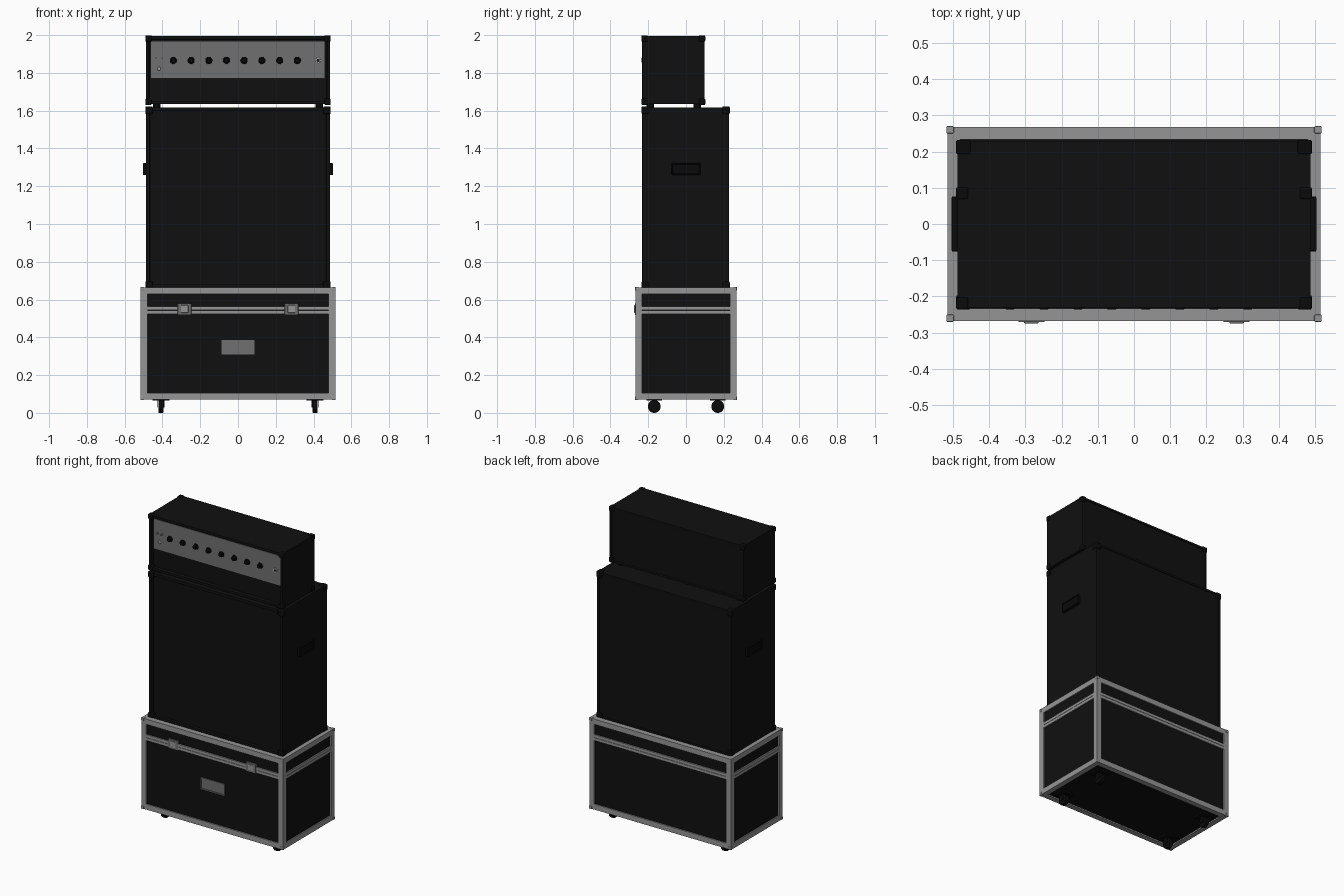
import bpy, bmesh, math
from mathutils import Vector

if "Cube" in bpy.data.objects:
    bpy.data.objects.remove(bpy.data.objects["Cube"])


def material(name, r, g, b):
    m = bpy.data.materials.new(name)
    m.diffuse_color = (r, g, b, 1)
    m.use_nodes = True
    m.node_tree.nodes["Principled BSDF"].inputs["Base Color"].default_value = m.diffuse_color
    return m


BLACK = material("black_covering", 0.005, 0.005, 0.005)
RUBBER = material("black_plastic", 0.003, 0.003, 0.003)
ALU = material("aluminium", 0.30, 0.30, 0.30)
STEEL = material("brushed_steel", 0.16, 0.16, 0.16)
LAMP = material("pale_metal", 0.45, 0.45, 0.45)


def finish(bm, name, mat, bevel=0.0, segments=2, smooth=False):
    bmesh.ops.recalc_face_normals(bm, faces=bm.faces)
    me = bpy.data.meshes.new(name)
    bm.to_mesh(me)
    bm.free()
    me.materials.append(mat)
    ob = bpy.data.objects.new(name, me)
    bpy.context.collection.objects.link(ob)
    if bevel:
        mod = ob.modifiers.new("bevel", "BEVEL")
        mod.width, mod.segments = bevel, segments
        mod.limit_method = "ANGLE"
    if smooth:
        bpy.ops.object.select_all(action="DESELECT")
        ob.select_set(True)
        bpy.context.view_layer.objects.active = ob
        bpy.ops.object.shade_smooth_by_angle()
    return ob


def add_box(bm, lo, hi):
    lo, hi = Vector(lo), Vector(hi)
    vs = bmesh.ops.create_cube(bm, size=1)["verts"]
    for v in vs:
        v.co = Vector([(lo[i] + hi[i]) / 2 + v.co[i] * (hi[i] - lo[i]) for i in range(3)])


def box(name, lo, hi, mat, bevel=0.0):
    bm = bmesh.new()
    add_box(bm, lo, hi)
    return finish(bm, name, mat, bevel)


def recessed_box(name, lo, hi, recesses, mat, bevel):
    """Box whose faces pointing along given directions are inset and pushed in."""
    bm = bmesh.new()
    add_box(bm, lo, hi)
    bm.normal_update()
    for direction, width, depth in recesses:
        d = Vector(direction)
        face = max(bm.faces, key=lambda f: f.normal.dot(d) * f.calc_area() ** 0.01)
        bmesh.ops.inset_individual(bm, faces=[face], thickness=width)
        ret = bmesh.ops.extrude_discrete_faces(bm, faces=[face])
        bmesh.ops.translate(bm, verts=ret["faces"][0].verts, vec=-d * depth)
        bm.normal_update()
    return finish(bm, name, mat, bevel)


def cylinder(name, centre, r1, r2, depth, axis, mat, sides=24, bevel=0.0):
    bm = bmesh.new()
    bmesh.ops.create_cone(bm, cap_ends=True, segments=sides, radius1=r1, radius2=r2, depth=depth)
    rot = Vector((0, 0, 1)).rotation_difference(Vector(axis)).to_matrix()
    for v in bm.verts:
        v.co = rot @ v.co + Vector(centre)
    return finish(bm, name, mat, bevel, smooth=True)


def corners(name, lo, hi, size, out, mat, bevel):
    """Protective caps on all eight corners of a box."""
    bm = bmesh.new()
    for ix in (0, 1):
        for iy in (0, 1):
            for iz in (0, 1):
                a, b = [], []
                for k, i in enumerate((ix, iy, iz)):
                    a.append(hi[k] - size if i else lo[k] - out)
                    b.append(hi[k] + out if i else lo[k] + size)
                add_box(bm, a, b)
    return finish(bm, name, mat, bevel, 3)


# Flight case: black core with aluminium edge bars and a lid band
X, Y, Z0, Z1, W = 0.515, 0.268, 0.07, 0.665, 0.035
G = 0.008
box("case_panels", (-X + G, -Y + G, Z0 + G), (X - G, Y - G, Z1 - G), BLACK)
bm = bmesh.new()
for s in (0, 1):
    x0, x1 = ((-X, -X + W), (X - W, X))[s]
    y0, y1 = ((-Y, -Y + W), (Y - W, Y))[s]
    for z0, z1 in ((Z0, Z0 + W), (Z1 - W, Z1)):
        add_box(bm, (-X, y0, z0), (X, y1, z1))
        add_box(bm, (x0, -Y + W, z0), (x1, Y - W, z1))
    for t in (0, 1):
        yy = ((-Y, -Y + W), (Y - W, Y))[t]
        add_box(bm, (x0, yy[0], Z0 + W), (x1, yy[1], Z1 - W))
finish(bm, "case_edge_bars", ALU)
bm = bmesh.new()
for z0, z1 in ((0.524, 0.542), (0.544, 0.562)):
    for s in (-1, 1):
        ya, yb = sorted((s * Y, s * (Y - 0.02)))
        xa, xb = sorted((s * X, s * (X - 0.02)))
        add_box(bm, (-X + W, ya, z0), (X - W, yb, z1))
        add_box(bm, (xa, -Y + W, z0), (xb, Y - W, z1))
finish(bm, "case_lid_band", ALU)
corners("case_corner_caps", (-X, -Y, Z0), (X, Y, Z1), 0.018, 0.002, ALU, 0.003)

# Latches and the sunken front handle
for s in (-1, 1):
    box("latch_plate", (s * 0.283 - 0.036, -Y - 0.003, 0.518), (s * 0.283 + 0.036, -Y + 0.01, 0.58), STEEL, 0.002)
    box("latch_catch", (s * 0.283 - 0.02, -Y - 0.006, 0.53), (s * 0.283 + 0.02, -Y, 0.57), ALU, 0.002)
recessed_box("case_handle_dish", (-0.088, -Y + 0.002, 0.31), (0.088, -Y + 0.02, 0.387),
             [((0, -1, 0), 0.008, 0.004)], STEEL, 0.0)

# Casters
for sx in (-1, 1):
    for sy in (-1, 1):
        x, y = sx * 0.408, sy * 0.168
        box("caster_plate", (x - 0.045, y - 0.04, 0.066), (x + 0.045, y + 0.04, 0.08), RUBBER)
        cylinder("caster_wheel", (x, y, 0.034), 0.034, 0.034, 0.028, (1, 0, 0), RUBBER, 24, 0.004)
        for t in (-1, 1):
            box("caster_fork", (x + t * 0.0165 - 0.002, y - 0.014, 0.028),
                (x + t * 0.0165 + 0.002, y + 0.014, 0.07), RUBBER)

# Speaker cabinet with sunken grille
lo, hi = (-0.487, -0.232, 0.66), (0.487, 0.228, 1.618)
recessed_box("speaker_cabinet", lo, hi, [((0, -1, 0), 0.028, 0.02), ((0, 1, 0), 0.02, 0.004)], BLACK, 0.006)
corners("cabinet_corners", lo, hi, 0.036, 0.004, RUBBER, 0.006)
for s in (-1, 1):
    xa, xb = sorted((s * 0.48, s * 0.503))
    recessed_box("cabinet_side_handle", (xa, -0.076, 1.26), (xb, 0.076, 1.322),
                 [((s, 0, 0), 0.008, 0.006)], RUBBER, 0.004)

# Amplifier head with sunken front
lo, hi = (-0.487, -0.232, 1.634), (0.487, 0.098, 1.995)
recessed_box("amp_head", lo, hi, [((0, -1, 0), 0.024, 0.025), ((0, 1, 0), 0.02, 0.004)], BLACK, 0.006)
corners("head_corners", lo, hi, 0.03, 0.004, RUBBER, 0.006)
for sx in (-1, 1):
    for y in (-0.19, 0.06):
        cylinder("head_foot", (sx * 0.43, y, 1.626), 0.02, 0.02, 0.02, (0, 0, 1), RUBBER, 16)

# Control panel, knobs, switches, lamp and jack
box("control_panel", (-0.463, -0.217, 1.77), (0.460, -0.2, 1.968), STEEL)
for i in range(8):
    x = -0.342 + i * 0.0937
    cylinder("knob_skirt", (x, -0.219, 1.866), 0.019, 0.018, 0.006, (0, -1, 0), RUBBER)
    cylinder("knob", (x, -0.227, 1.866), 0.014, 0.012, 0.018, (0, -1, 0), RUBBER, 20, 0.002)
for x in (-0.435, -0.402):
    cylinder("toggle_base", (x, -0.218, 1.878), 0.008, 0.008, 0.005, (0, -1, 0), STEEL, 12)
    cylinder("toggle_lever", (x, -0.225, 1.878), 0.003, 0.004, 0.014, (0, -1, 0), LAMP, 10)
cylinder("pilot_lamp", (-0.418, -0.220, 1.822), 0.010, 0.007, 0.01, (0, -1, 0), LAMP, 16)
cylinder("jack_ring", (0.424, -0.219, 1.866), 0.014, 0.013, 0.006, (0, -1, 0), LAMP, 20)
cylinder("jack_hole", (0.424, -0.2205, 1.866), 0.008, 0.008, 0.005, (0, -1, 0), RUBBER, 16)
